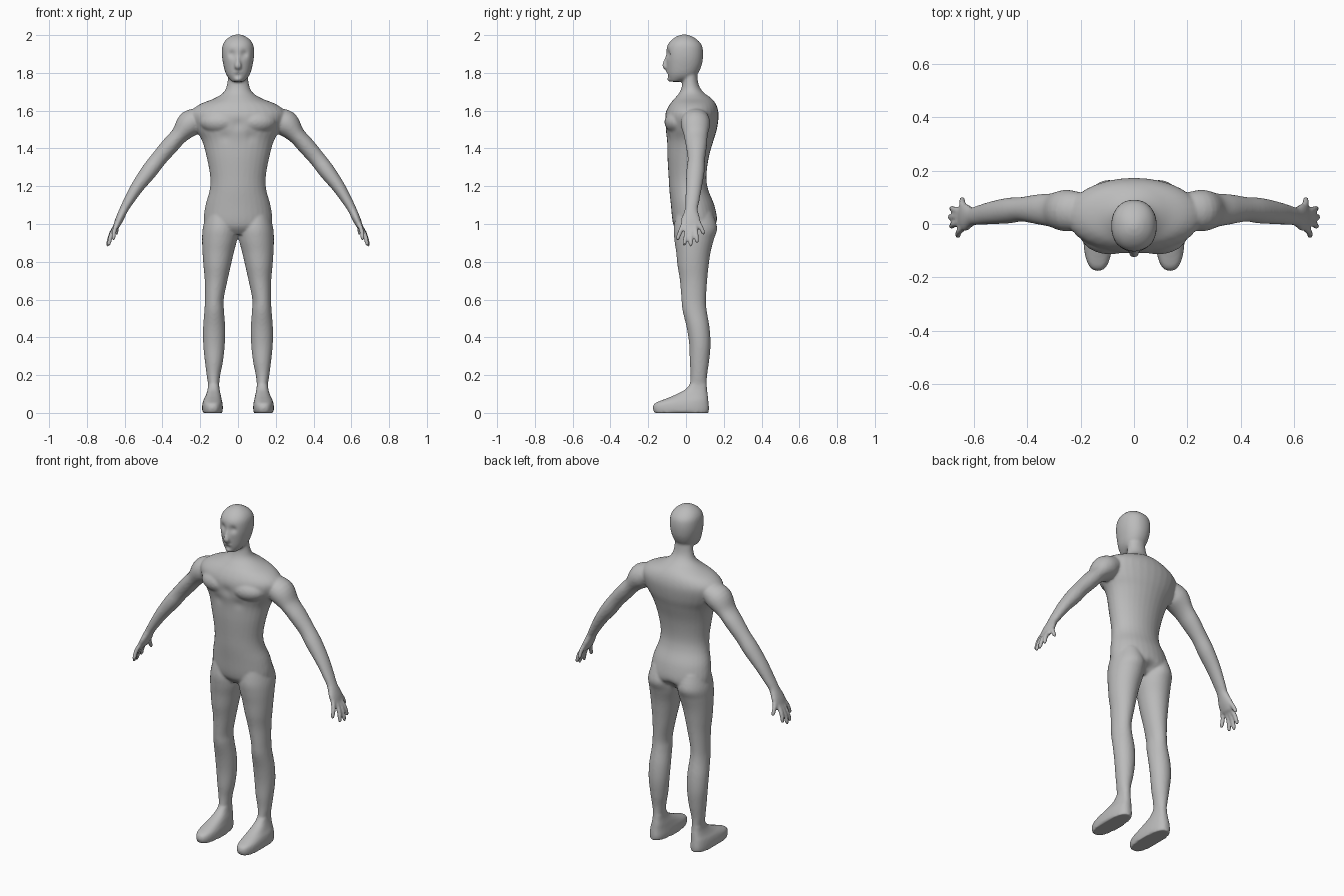
import bpy, bmesh, math
from mathutils import Vector, Matrix

cube = bpy.data.objects.get("Cube")
if cube:
    bpy.data.objects.remove(cube)

bm = bmesh.new()


def spline(rows, steps=5):
    """Pass a smooth curve through rows of measurements."""
    out = []
    last = len(rows) - 1
    for i in range(last):
        group = zip(rows[max(i - 1, 0)], rows[i], rows[i + 1], rows[min(i + 2, last)])
        group = list(group)
        for k in range(steps):
            t = k / steps
            out.append([b + t / 2 * (c - a + t * (2 * a - 5 * b + 4 * c - d
                        + t * (3 * (b - c) + d - a))) for a, b, c, d in group])
    out.append(list(rows[-1]))
    return out


def bridge(rings):
    """Join rings of points into a closed tube."""
    loops = [[bm.verts.new(p) for p in ring] for ring in rings]
    for low, high in zip(loops, loops[1:]):
        for i in range(len(low)):
            j = (i + 1) % len(low)
            bm.faces.new((low[i], low[j], high[j], high[i]))
    bm.faces.new(loops[0][::-1])
    bm.faces.new(loops[-1])


def unit_ring(sides=32, power=1.0):
    """Rounded outline; a lower power is boxier."""
    def bulge(v):
        return math.copysign(abs(v) ** power, v)
    angles = [math.tau * i / sides for i in range(sides)]
    return [(bulge(math.cos(a)), bulge(math.sin(a))) for a in angles]


def stack(rows, side=1, power=1.0):
    """Level slices, each given as height, x range and y range."""
    rings = []
    for z, x0, x1, y0, y1 in spline(rows):
        cx, cy, rx, ry = (x0 + x1) / 2, (y0 + y1) / 2, (x1 - x0) / 2, (y1 - y0) / 2
        rings.append([Vector((side * (cx + rx * u), cy + ry * v, z))
                      for u, v in unit_ring(power=power)])
    bridge(rings)


def centred(rows):
    return [(z, -w, w, y0, y1) for z, w, y0, y1 in rows]


def limb(rows, side=1, sides=24):
    """Slices across a path: centre, y radius and thickness radius."""
    rows = spline(rows)
    centres = [Vector(r[:3]) for r in rows]
    rings = []
    for i, row in enumerate(rows):
        along = centres[min(i + 1, len(rows) - 1)] - centres[max(i - 1, 0)]
        along.normalize()
        wide = Vector((0, 1, 0))
        wide = (wide - along * wide.dot(along)).normalized()
        thick = wide.cross(along)
        ring = [centres[i] + wide * row[3] * u + thick * row[4] * v
                for u, v in unit_ring(sides)]
        rings.append([Vector((side * p.x, p.y, p.z)) for p in ring])
    bridge(rings)


def ball(centre, radii):
    bmesh.ops.create_uvsphere(bm, u_segments=24, v_segments=16, radius=1,
                              matrix=Matrix.Translation(centre) @ Matrix.Diagonal((*radii, 1)))


# Torso and neck
stack(centred([
    (.945, .08, -.03, .1), (.98, .165, -.06, .15), (1.02, .182, -.072, .165),
    (1.1, .172, -.08, .15), (1.18, .15, -.088, .118), (1.25, .147, -.092, .108),
    (1.35, .165, -.098, .12), (1.44, .19, -.1, .145), (1.5, .225, -.108, .163),
    (1.56, .25, -.112, .172), (1.6, .245, -.104, .17), (1.635, .2, -.085, .158),
    (1.665, .125, -.06, .135), (1.695, .078, -.035, .095), (1.73, .06, -.022, .07),
    (1.78, .053, -.02, .06), (1.83, .05, -.02, .06)]))

# Head
stack(centred([
    (1.753, .03, -.085, -.03), (1.775, .052, -.094, .04), (1.8, .066, -.099, .065),
    (1.84, .077, -.103, .083), (1.88, .084, -.105, .09), (1.92, .085, -.104, .09),
    (1.95, .08, -.096, .082), (1.975, .064, -.076, .06), (1.994, .038, -.048, .03),
    (2.003, .012, -.02, .002)]), power=.92)

# Nose and lips
limb([(0, -.09, 1.91, .01, .008), (0, -.104, 1.865, .013, .01),
      (0, -.112, 1.838, .014, .018), (0, -.1, 1.822, .01, .016)])
ball((0, -.094, 1.803), (.024, .012, .009))
ball((0, -.086, 1.768), (.022, .014, .014))

leg = [
    (1.06, .02, .165, -.05, .14), (.98, 0, .186, -.065, .165), (.92, .004, .19, -.062, .148),
    (.85, .022, .188, -.052, .13), (.78, .038, .183, -.045, .12), (.7, .056, .176, -.032, .112),
    (.6, .076, .175, -.024, .106), (.54, .074, .178, -.018, .11), (.45, .068, .185, .004, .125),
    (.36, .07, .184, .017, .13), (.27, .08, .175, .02, .122), (.2, .094, .166, .024, .112),
    (.14, .1, .158, .018, .11), (.05, .1, .16, 0, .11)]

foot = [
    (0, .083, .188, -.168, .12), (.025, .08, .19, -.176, .122), (.05, .082, .188, -.166, .12),
    (.07, .086, .182, -.12, .118), (.09, .09, .172, -.07, .116), (.12, .097, .162, -.01, .112),
    (.15, .1, .158, .02, .11)]

arm = [
    (.17, .05, 1.58, .06, .04), (.25, .05, 1.535, .078, .07), (.31, .052, 1.47, .063, .047),
    (.36, .055, 1.415, .056, .046), (.42, .055, 1.345, .046, .043), (.47, .05, 1.28, .048, .043),
    (.53, .042, 1.2, .043, .035), (.58, .033, 1.12, .037, .027), (.605, .028, 1.075, .035, .023),
    (.63, .025, 1.02, .052, .021), (.648, .025, .98, .048, .015)]

# Each digit: knuckle, then tip
digits = [
    ((.635, -.01, 1.01), (.662, -.047, .915)), ((.64, .012, 1), (.688, -.011, .885)),
    ((.64, .03, 1), (.694, .025, .882)), ((.64, .047, 1), (.688, .06, .9)),
    ((.625, .055, 1.03), (.645, .096, .945))]

for side in (1, -1):
    # Legs and feet
    stack(leg, side)
    stack(foot, side, power=.8)
    # Chest muscle
    ball((side * .09, -.03, 1.54), (.115, .084, .068))
    # Arms, palms and fingers
    limb(arm, side)
    for knuckle, tip in digits:
        a, b = Vector(knuckle), Vector(tip)
        middle = a.lerp(b, .5) + Vector((.006, 0, .003))
        limb([(*a, .013, .013), (*middle, .0125, .0125),
              (*a.lerp(b, .9), .011, .011), (*b, .006, .006)], side, 12)

# Fuse the parts into one skin
bmesh.ops.recalc_face_normals(bm, faces=bm.faces)
mesh = bpy.data.meshes.new("body")
bm.to_mesh(mesh)
bm.free()
body = bpy.data.objects.new("body", mesh)
bpy.context.collection.objects.link(body)
fuse = body.modifiers.new("Fuse", 'REMESH')
fuse.mode = 'VOXEL'
fuse.voxel_size = .007
soften = body.modifiers.new("Soften", 'SMOOTH')
soften.factor = .5
soften.iterations = 5
graph = bpy.context.evaluated_depsgraph_get()
skin = bpy.data.meshes.new_from_object(body.evaluated_get(graph))
body.modifiers.clear()
body.data = skin

# Press in eye sockets, mouth, chest creases and seat cleft: centre, reach, push in y
dents = [((0, -.105, 1.79), .014, .005), ((0, -.11, 1.53), .03, .006),
         ((0, .16, .96), .035, -.025)]
for side in (1, -1):
    dents += [((side * .032, -.095, 1.9), .02, .012), ((side * .07, -.1, 1.46), .03, .005)]
for vert in skin.vertices:
    push = 0
    for centre, reach, depth in dents:
        gap = (vert.co - Vector(centre)).length / reach
        if gap < 3:
            push += depth * math.exp(-gap * gap)
    vert.co.y += push

# One plain grey
grey = bpy.data.materials.new("plain grey")
grey.use_nodes = True
colour = (.5, .5, .5, 1)
grey.diffuse_color = colour
grey.node_tree.nodes["Principled BSDF"].inputs["Base Color"].default_value = colour
skin.materials.clear()
skin.materials.append(grey)
skin.shade_smooth()
